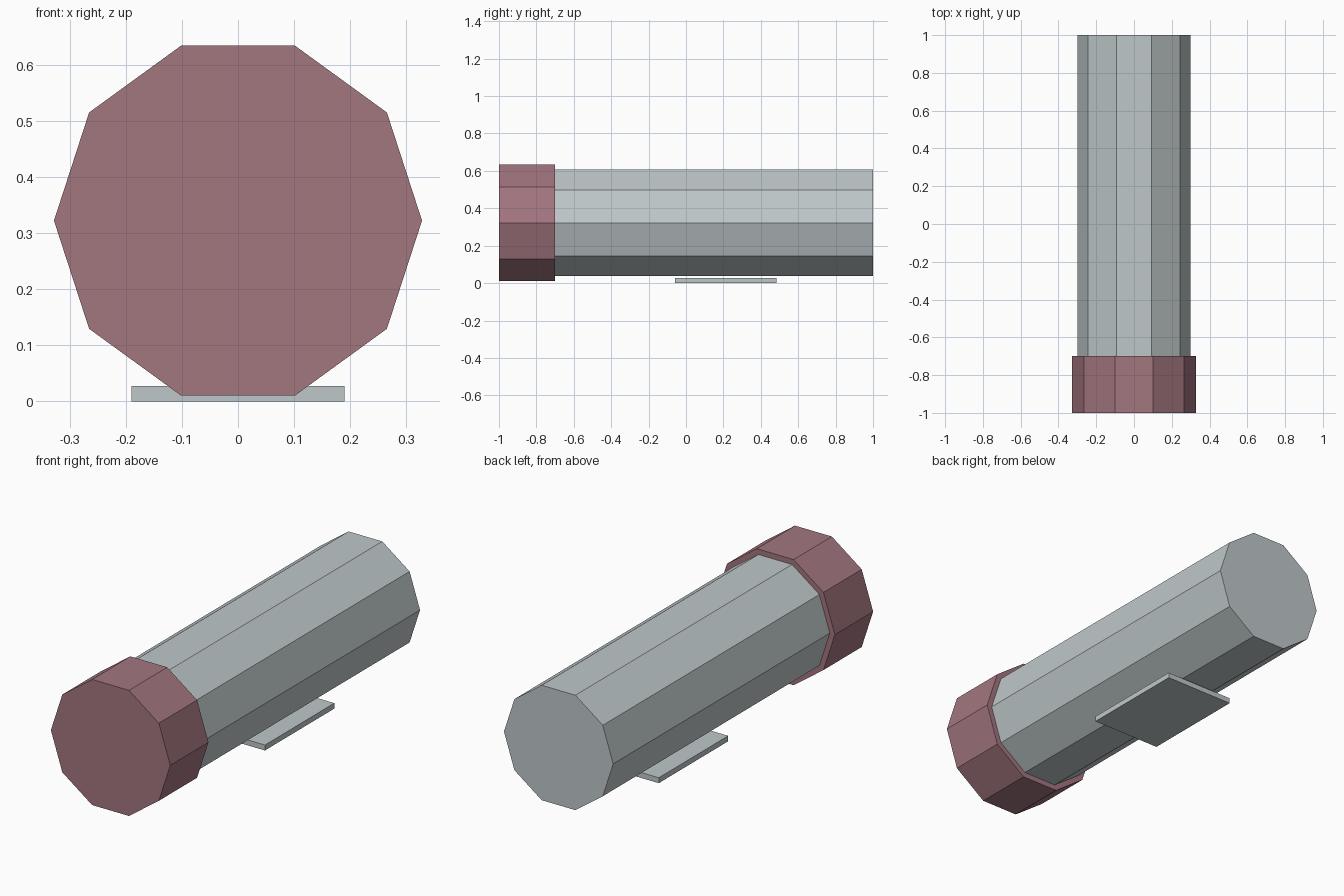
import bpy
import bmesh
from math import pi, cos, sin

if "Cube" in bpy.data.objects:
    bpy.data.objects.remove(bpy.data.objects["Cube"])


def material(name, color):
    mat = bpy.data.materials.new(name)
    mat.diffuse_color = (*color, 1.0)
    mat.use_nodes = True
    mat.node_tree.nodes["Principled BSDF"].inputs["Base Color"].default_value = mat.diffuse_color
    return mat


GREY = material("pale_grey", (0.52, 0.575, 0.585))
ROSE = material("dusty_rose", (0.365, 0.18, 0.212))
AXIS_Z = 0.322


def prism(name, profile, y0, y1, mat):
    """Extrude an x-z profile along y from y0 to y1."""
    bm = bmesh.new()
    face = bm.faces.new([bm.verts.new((x, y0, z)) for x, z in profile])
    ext = bmesh.ops.extrude_face_region(bm, geom=[face], use_keep_orig=True)
    verts = [v for v in ext["geom"] if isinstance(v, bmesh.types.BMVert)]
    bmesh.ops.translate(bm, verts=verts, vec=(0, y1 - y0, 0))
    bmesh.ops.recalc_face_normals(bm, faces=bm.faces)
    mesh = bpy.data.meshes.new(name)
    bm.to_mesh(mesh)
    bm.free()
    mesh.materials.append(mat)
    obj = bpy.data.objects.new(name, mesh)
    bpy.context.collection.objects.link(obj)
    return obj


def decagon(r):
    return [(r * cos(i * pi / 5), AXIS_Z + r * sin(i * pi / 5)) for i in range(10)]


# Long ten-sided tube
prism("body", decagon(0.30), -0.70, 1.0, GREY)

# Wider cap at the front end
prism("front_cap", decagon(0.328), -1.0, -0.70, ROSE)

# Thin mounting plate floating just under the tube
prism("base_plate", [(-0.19, 0), (0.19, 0), (0.19, 0.027), (-0.19, 0.027)],
      -0.06, 0.485, GREY)
